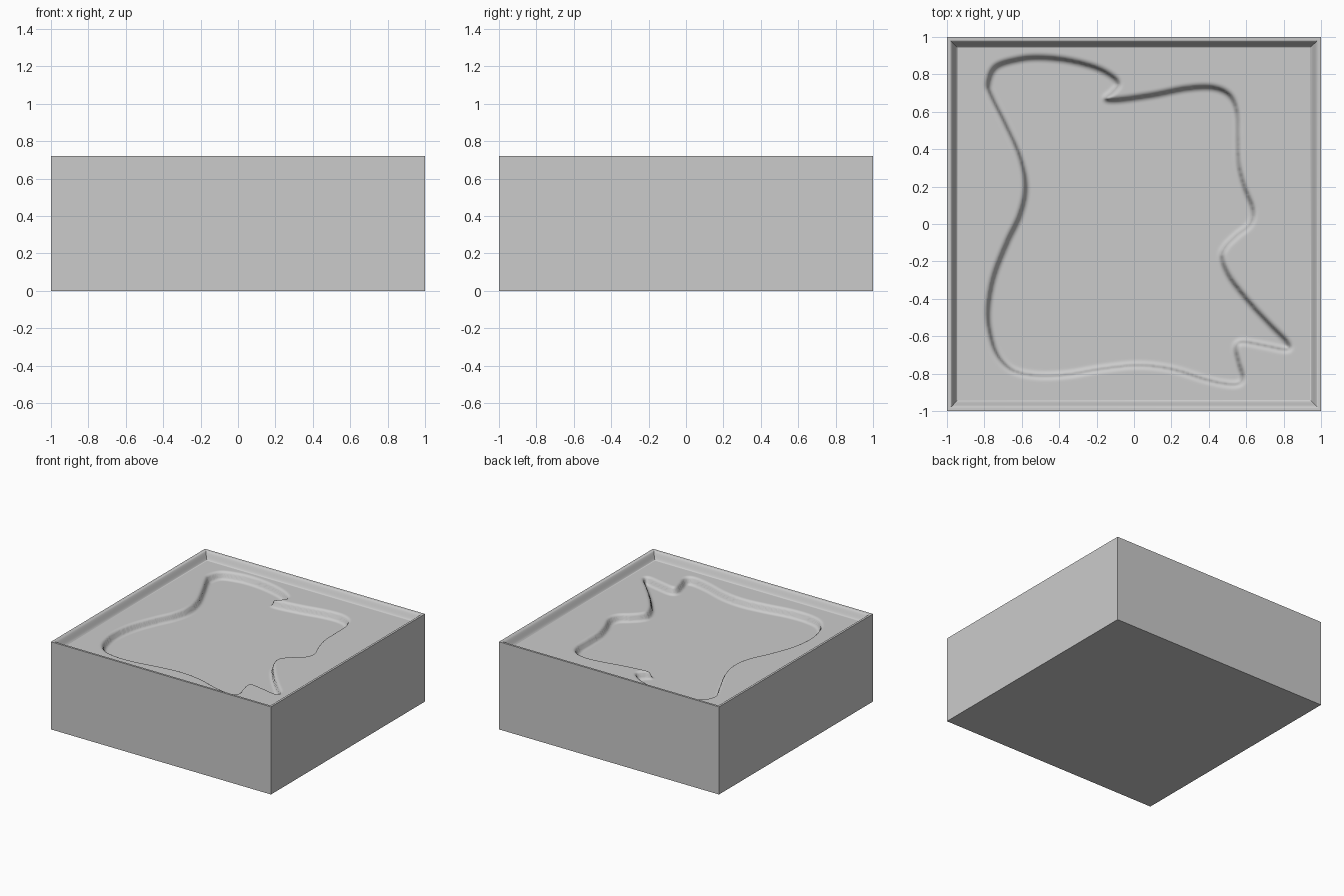
import bpy, bmesh, math
from mathutils import Vector, kdtree

if "Cube" in bpy.data.objects:
    bpy.data.objects.remove(bpy.data.objects["Cube"])

HEIGHT, FLOOR, POOL, R = 0.72, 0.66, 0.60, 0.03
INNER, N = 0.94, 240

def make_object(name, bm, angle):
    bmesh.ops.recalc_face_normals(bm, faces=bm.faces)
    mesh = bpy.data.meshes.new(name)
    bm.to_mesh(mesh)
    bm.free()
    obj = bpy.data.objects.new(name, mesh)
    bpy.context.collection.objects.link(obj)
    bpy.context.view_layer.objects.active = obj
    obj.select_set(True)
    bpy.ops.object.shade_smooth_by_angle(angle=math.radians(angle))
    obj.select_set(False)
    return obj

# Casing: square rings from the base, up the sides, over the rim, down to the floor
bm = bmesh.new()
profile = [(1, 0), (1, HEIGHT)]
for i in range(13):
    t = i / 12
    profile.append((0.985 - (0.985 - INNER) * t,
                    HEIGHT - (HEIGHT - FLOOR) * (1 - math.cos(math.pi * t)) / 2))
rings = [[bm.verts.new((sx * h, sy * h, z)) for sx, sy in ((-1, -1), (1, -1), (1, 1), (-1, 1))]
         for h, z in profile]
bm.faces.new(rings[0])
for a, b in zip(rings, rings[1:]):
    for k in range(4):
        m = (k + 1) % 4
        bm.faces.new((a[k], a[m], b[m], b[k]))
make_object("casing", bm, 40)

# Outline of the sunken pool, smoothed through a few traced points
outline = [Vector(p) for p in (
    (-.78, .75), (-.74, .84), (-.62, .88), (-.5, .89), (-.35, .875), (-.2, .835), (-.11, .785),
    (-.085, .745), (-.115, .705), (-.15, .67), (-.08, .665), (.1, .69), (.28, .725), (.42, .73),
    (.51, .69), (.55, .6), (.555, .45), (.56, .32), (.59, .2), (.635, .08), (.62, 0), (.55, -.06),
    (.49, -.12), (.47, -.18), (.51, -.28), (.61, -.41), (.73, -.54), (.81, -.62), (.83, -.66),
    (.8, -.67), (.7, -.65), (.58, -.63), (.545, -.66), (.56, -.74), (.58, -.81), (.565, -.85),
    (.5, -.855), (.38, -.83), (.2, -.775), (.02, -.755), (-.18, -.775), (-.36, -.805),
    (-.52, -.81), (-.65, -.78), (-.73, -.7), (-.77, -.58), (-.78, -.45), (-.75, -.28),
    (-.68, -.1), (-.61, .05), (-.58, .2), (-.61, .36), (-.69, .54), (-.76, .68))]

def catmull(a, b, c, d, t):
    return 0.5 * (2 * b + (c - a) * t + (2 * a - 5 * b + 4 * c - d) * t * t
                  + (3 * b - a - 3 * c + d) * t ** 3)

n = len(outline)
curve = [catmull(outline[i - 1], outline[i], outline[(i + 1) % n], outline[(i + 2) % n], s / 40)
         for i in range(n) for s in range(40)]
tree = kdtree.KDTree(len(curve))
for i, p in enumerate(curve):
    tree.insert((p.x, p.y, 0), i)
tree.balance()

# Pool wall: convex quarter round at the lip, concave quarter round at the bottom
def wall_height(dist, inside):
    t = min(dist / R, 1)
    arc = R * (1 - math.sqrt(1 - (1 - t) ** 2))
    return POOL + arc if inside else FLOOR - arc

# Floor: fine grid stepping down inside the outline
bm = bmesh.new()
grid = []
for j in range(N + 1):
    y = -INNER + 2 * INNER * j / N
    yc = y + 1e-6
    cross = [a.x + (b.x - a.x) * (yc - a.y) / (b.y - a.y)
             for a, b in zip(curve, curve[1:] + curve[:1]) if (a.y > yc) != (b.y > yc)]
    row = []
    for i in range(N + 1):
        x = -INNER + 2 * INNER * i / N
        inside = sum(c < x for c in cross) % 2 == 1
        dist = tree.find((x, y, 0))[2]
        row.append(bm.verts.new((x, y, wall_height(dist, inside))))
    grid.append(row)
for a, b in zip(grid, grid[1:]):
    for i in range(N):
        bm.faces.new((a[i], a[i + 1], b[i + 1], b[i]))
floor = make_object("pool_floor", bm, 180)
if floor.data.polygons[0].normal.z < 0:
    floor.data.flip_normals()
